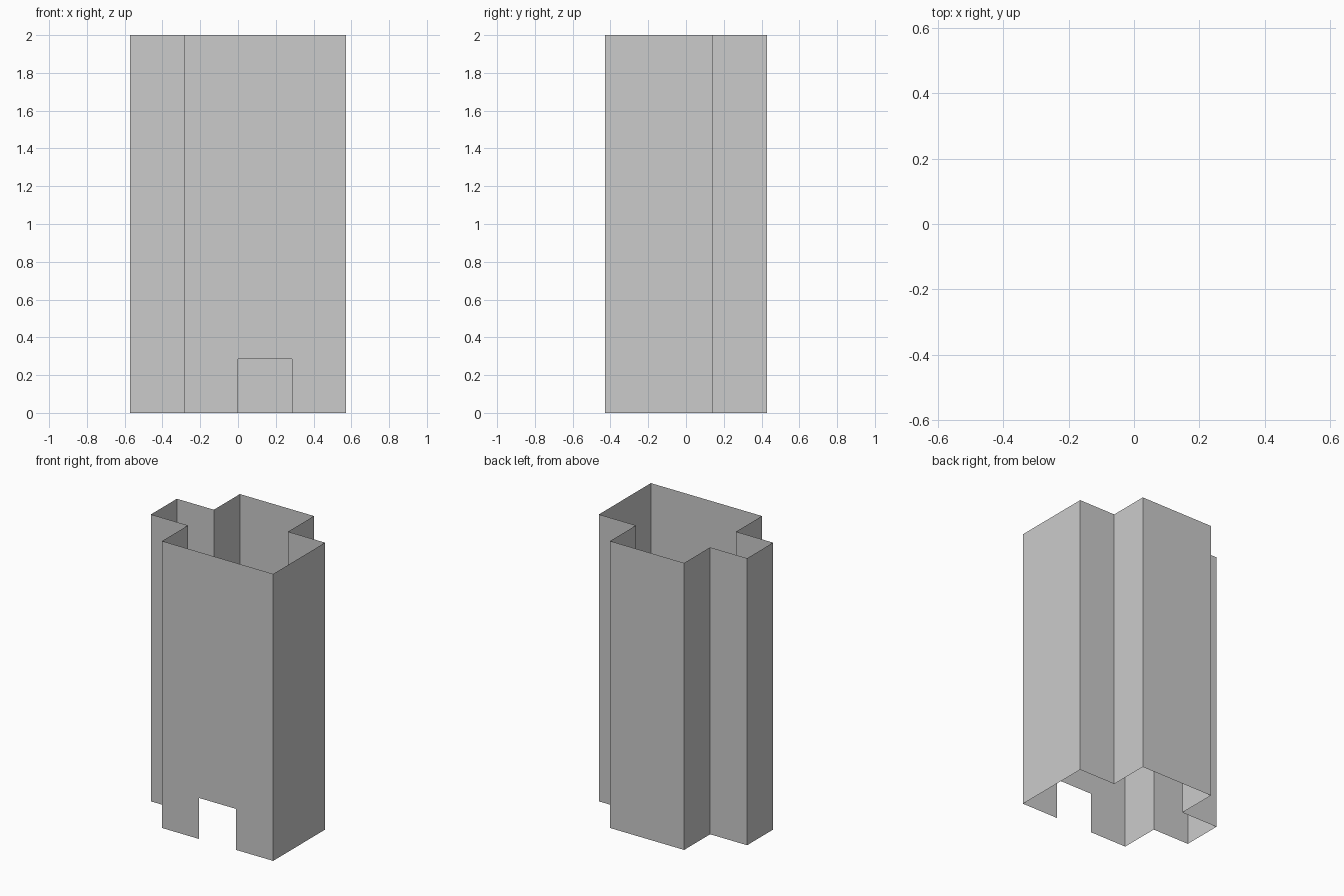
import bpy

if "Cube" in bpy.data.objects:
    bpy.data.objects.remove(bpy.data.objects["Cube"])

U = 2 / 7  # grid module: tower is 4 x 3 x 7 modules
H = 7


def shell(name, faces):
    """Make one object from faces given as lists of (x, y, z) in modules."""
    verts, index, polys = [], {}, []
    for face in faces:
        poly = []
        for p in face:
            if p not in index:
                index[p] = len(verts)
                verts.append(((p[0] - 2) * U, (p[1] - 1.5) * U, p[2] * U))
            poly.append(index[p])
        polys.append(poly)
    mesh = bpy.data.meshes.new(name)
    mesh.from_pydata(verts, [], polys)
    mesh.update()
    obj = bpy.data.objects.new(name, mesh)
    bpy.context.collection.objects.link(obj)
    return obj


# Side and back walls: open, stepped outline, counter-clockwise from above
outline = [(4, 0), (4, 2), (3, 2), (3, 3), (1, 3), (1, 2),
           (0, 2), (0, 1), (1, 1), (1, 0)]
shell("tower_walls", [
    [(*a, 0), (*b, 0), (*b, H), (*a, H)]
    for a, b in zip(outline, outline[1:])
])

# Front wall with the doorway opening: left pier, right pier, wall above
front = [
    [(1, 0), (2, 0), (2, 1), (3, 1), (3, 0), (4, 0), (4, H), (1, H)]
]
shell("front_wall", [[(x, 0, z) for x, z in f] for f in front])
